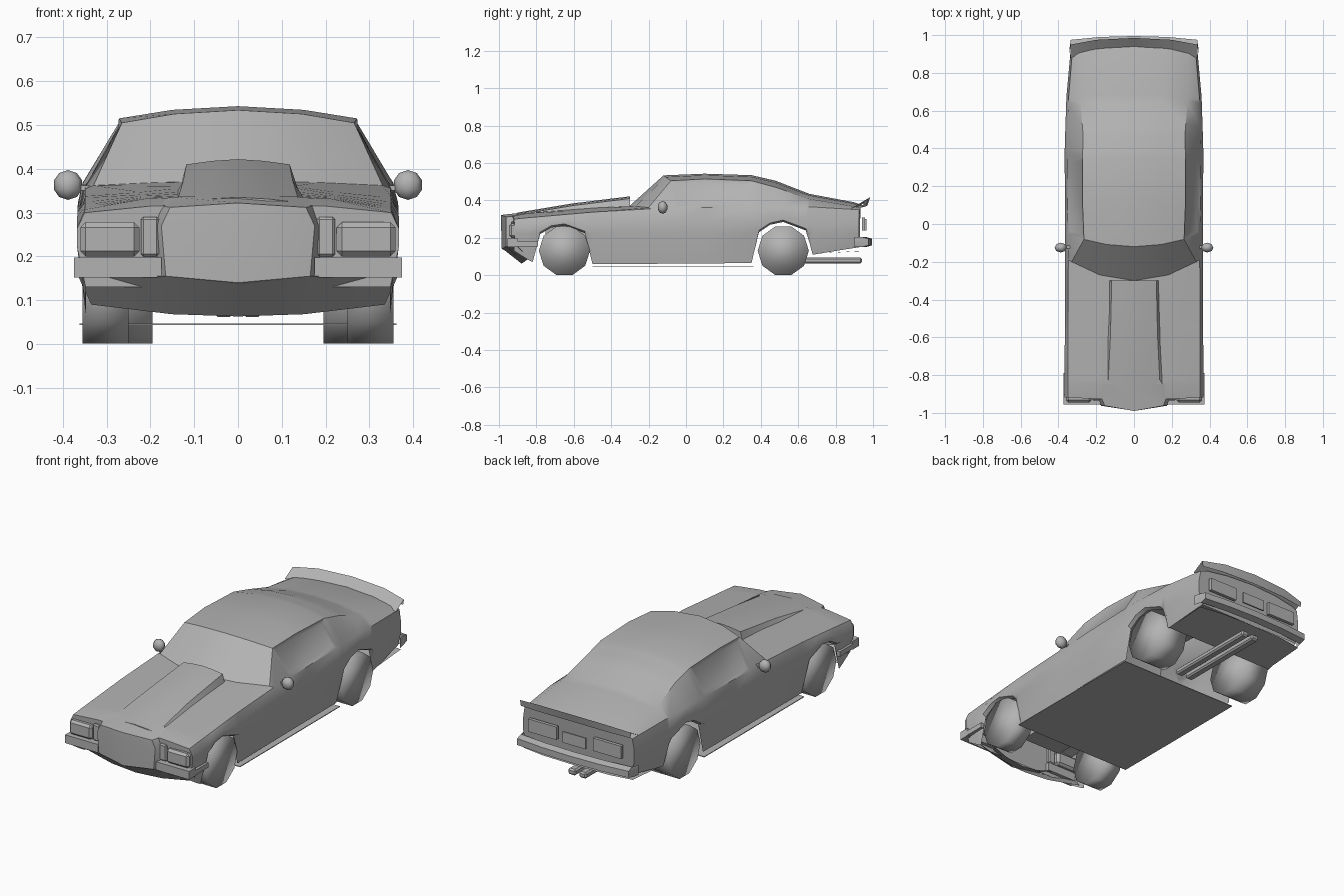
import bpy, bmesh, math
from mathutils import Vector

cube = bpy.data.objects.get("Cube")
if cube:
    bpy.data.objects.remove(cube, do_unlink=True)

grey = bpy.data.materials.new("plain_grey")
grey.use_nodes = True
COLOUR = (0.45, 0.45, 0.45, 1)
grey.diffuse_color = COLOUR
grey.node_tree.nodes["Principled BSDF"].inputs["Base Color"].default_value = COLOUR


def finish(name, bm, angle=30):
    """Turn a bmesh into a shaded, coloured object."""
    bmesh.ops.recalc_face_normals(bm, faces=bm.faces)
    mesh = bpy.data.meshes.new(name)
    bm.to_mesh(mesh)
    bm.free()
    mesh.materials.append(grey)
    obj = bpy.data.objects.new(name, mesh)
    bpy.context.collection.objects.link(obj)
    bpy.ops.object.select_all(action='DESELECT')
    obj.select_set(True)
    bpy.context.view_layer.objects.active = obj
    bpy.ops.object.shade_smooth_by_angle(angle=math.radians(angle))


def skin(rows, caps=False):
    """Skin half rows (x >= 0, ending on the centre line) and their mirror image."""
    bm = bmesh.new()
    grid = []
    for row in rows:
        full = list(row) + [(-x, y, z) for x, y, z in reversed(row) if x > 1e-5]
        grid.append([bm.verts.new(p) for p in full])
    for a, b in zip(grid, grid[1:]):
        for i in range(len(a) - 1):
            bm.faces.new((a[i], a[i + 1], b[i + 1], b[i]))
    if caps:
        bm.faces.new(grid[0])
        bm.faces.new(grid[-1])
    return bm


def box(name, low, high, bevel=0):
    bm = bmesh.new()
    bmesh.ops.create_cube(bm, size=1)
    low, high = Vector(low), Vector(high)
    for v in bm.verts:
        v.co = (low + high) / 2 + Vector([a * b for a, b in zip(v.co, high - low)])
    if bevel:
        bmesh.ops.bevel(bm, geom=bm.edges[:], offset=bevel, segments=1, affect='EDGES')
    finish(name, bm)


def side_box(name, x0, x1, y0, y1, z0, z1, bevel=0):
    for side, s in (("left", 1), ("right", -1)):
        box(f"{side}_{name}", (min(s * x0, s * x1), y0, z0),
            (max(s * x0, s * x1), y1, z1), bevel)


def lerp(table, y):
    for a, b in zip(table, table[1:]):
        if y <= b[0]:
            t = max(0, (y - a[0]) / (b[0] - a[0]))
            return [p + (q - p) * t for p, q in zip(a, b)][1:]


# Body shell: lower edge with wheel arches, side widths, then the upper line
bottom = [(-.93, .13), (-.82, .07), (-.78, .22), (-.72, .255), (-.65, .265), (-.54, .225),
          (-.5, .06), (.35, .065), (.39, .23), (.45, .27), (.52, .285), (.64, .24),
          (.68, .11), (.96, .15)]
# y, side width, belt width, belt height
sides = [(-.93, .368, .35, .3), (-.3, .365, .348, .355), (.4, .367, .355, .368),
         (.7, .357, .345, .365), (.96, .335, .325, .35)]
# y, edge width, edge height, centre height, sweep
upper = [(-.93, .2, .315, .318, .01), (-.85, .21, .332, .335, 0), (-.5, .23, .348, .365, 0),
         (-.3, .33, .362, .372, .1), (-.12, .265, .505, .534, .06), (.1, .272, .515, .543, 0),
         (.35, .272, .505, .535, 0), (.48, .27, .47, .505, 0), (.66, .285, .408, .435, 0),
         (.9, .29, .372, .39, -.03), (.96, .29, .36, .37, -.035)]

rows = []
for y in sorted({r[0] for r in bottom + upper}):
    zb, = lerp(bottom, y)
    xs, xb, zbelt = lerp(sides, y)
    xe, ze, zc, sweep = lerp(upper, y)
    mid = max(.225, zb + .01)
    section = [(xs - .02, zb), (xs, mid), (xs, (mid + zbelt) / 2), (xb, zbelt), (xe, ze),
               (xe * .55, ze + (zc - ze) * .7), (0, zc)]
    rows.append([(x, y + sweep * (x / .33) ** 2, z) for x, z in section])
body = skin(rows, caps=True)

# Side windows are recessed into the cabin sides
bmesh.ops.recalc_face_normals(body, faces=body.faces)
centres = [(f, f.calc_center_median()) for f in body.faces]
panes = [f for f, c in centres if -.1 < c.y < .35 and c.z > .39 and abs(c.x) > .29]
bmesh.ops.inset_region(body, faces=panes, thickness=.018, depth=-.008, use_even_offset=True)
finish("body_shell", body, 35)

# Hood scoop, open towards the windshield
scoop = []
for y, w, base, top in ((-.9, .14, .325, .335), (-.6, .125, .345, .385), (-.3, .118, .355, .422)):
    scoop.append([(w + .015, y, base), (w, y, top - .012), (w * .5, y, top - .004), (0, y, top)])
finish("hood_scoop", skin(scoop, caps=True))

# Projecting nose with centre ridge: side wall, front corner, ridge
finish("nose", skin([
    [(.18, -.88, .13), (.1, -.9, .12), (0, -.9, .11)],
    [(.19, -.9, .15), (.165, -.962, .155), (0, -.985, .14)],
    [(.195, -.9, .27), (.175, -.962, .27), (0, -.989, .28)],
    [(.18, -.9, .316), (.155, -.962, .312), (0, -.99, .322)],
    [(.18, -.85, .33), (.15, -.85, .336), (0, -.85, .338)]]), 25)

# Front valance slopes back under the nose
finish("front_valance", skin([
    [(.365, -.9, .155), (.17, -.96, .155), (0, -.985, .145)],
    [(.335, -.84, .09), (.15, -.87, .068), (0, -.88, .063)]]))

# Lamps, bumpers and side returns
side_box("headlight", .225, .36, -.945, -.88, .2, .278, .012)
side_box("turn_lamp", .18, .222, -.935, -.9, .2, .29, .006)
side_box("front_bumper", .175, .374, -.955, -.9, .152, .197)
side_box("front_bumper_return", .355, .374, -.9, -.79, .155, .182)

# Rear bumper, valance, plate and tail lamps
finish("rear_bumper", skin([
    [(.345, .9, z), (.335, .95 + out, z), (.18, .965 + out, z), (0, .97 + out, z)]
    for z, out in ((.15, -.01), (.16, .025), (.195, .025), (.205, -.01))]))
finish("rear_valance", skin([
    [(.335, .68, .115), (.2, .68, .115), (0, .68, .115)],
    [(.33, .93, .13), (.2, .95, .13), (0, .955, .13)]]))
box("rear_plate", (-.07, .957, .24), (.07, .965, .3))
side_box("tail_lamp", .11, .28, .94, .958, .24, .31)

# Deck spoiler
finish("rear_spoiler", skin([
    [(.335, .88, .355), (.2, .925, .37), (0, .94, .378)],
    [(.335, .95, .395), (.2, .975, .412), (0, .985, .418)],
    [(.33, .95, .365), (.2, .965, .37), (0, .97, .373)]]))

# Mirrors on short stalks
for side, s in (("left", 1), ("right", -1)):
    bm = bmesh.new()
    bmesh.ops.create_uvsphere(bm, u_segments=8, v_segments=5, radius=.034)
    for v in bm.verts:
        v.co = Vector((v.co.x + s * .388, v.co.y * .8 - .125, v.co.z + .363))
    finish(f"{side}_mirror", bm, 60)
side_box("mirror_stalk", .335, .37, -.13, -.115, .35, .362)

# Ten-sided wheels
for end, y, inner in (("front", -.65, .25), ("rear", .52, .195)):
    for side, s in (("left", 1), ("right", -1)):
        bm = bmesh.new()
        bmesh.ops.create_cone(bm, cap_ends=True, segments=10, radius1=.137, radius2=.137,
                              depth=.355 - inner)
        turn = math.pi / 10
        for v in bm.verts:
            a, b, depth = v.co
            v.co = (s * (.355 + inner) / 2 + depth, y + a * math.cos(turn) - b * math.sin(turn),
                    .131 + a * math.sin(turn) + b * math.cos(turn))
        finish(f"{end}_{side}_wheel", bm, 180)

# Floor plate, engine block and twin exhaust pipes
box("floor_plate", (-.362, -.5, .043), (.362, .36, .047))
box("engine_block", (-.12, -.75, .16), (.12, -.52, .3))
side_box("exhaust_pipe", .01, .055, .4, .94, .062, .095, .008)
